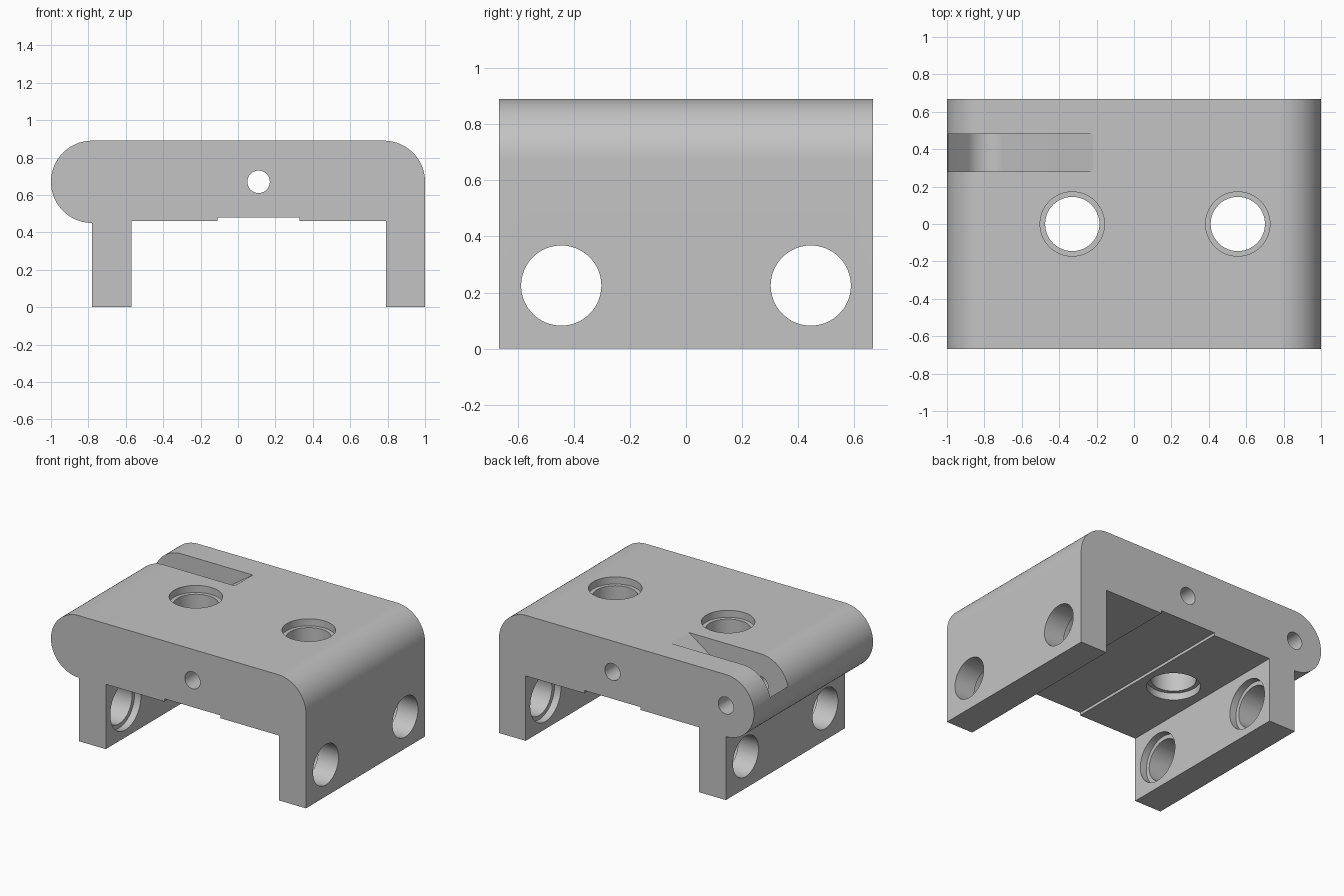
import bpy
import bmesh
from math import sin, cos, radians
from mathutils import Vector, Matrix

if "Cube" in bpy.data.objects:
    bpy.data.objects.remove(bpy.data.objects["Cube"], do_unlink=True)

HALF_DEPTH = 0.667
PIN_X, PIN_Z, ROUND = -0.78, 0.67, 0.22
UNDERSIDE = 0.46

grey = bpy.data.materials.new("plain_grey")
grey.use_nodes = True
grey.diffuse_color = (0.55, 0.55, 0.55, 1)
grey.node_tree.nodes["Principled BSDF"].inputs["Base Color"].default_value = (0.55, 0.55, 0.55, 1)


def finish(bm, name):
    bmesh.ops.recalc_face_normals(bm, faces=bm.faces)
    mesh = bpy.data.meshes.new(name)
    bm.to_mesh(mesh)
    bm.free()
    mesh.materials.append(grey)
    obj = bpy.data.objects.new(name, mesh)
    bpy.context.collection.objects.link(obj)
    return obj


def arc(cx, cz, r, start, end, steps):
    angles = [radians(start + (end - start) * i / steps) for i in range(steps + 1)]
    return [(cx + r * cos(a), cz + r * sin(a)) for a in angles]


def prism(name, outline, y0, y1):
    """Extrude an x-z outline along y."""
    bm = bmesh.new()
    face = bm.faces.new([bm.verts.new((x, y0, z)) for x, z in outline])
    new = bmesh.ops.extrude_face_region(bm, geom=[face])["geom"]
    moved = [v for v in new if isinstance(v, bmesh.types.BMVert)]
    bmesh.ops.translate(bm, verts=moved, vec=(0, y1 - y0, 0))
    return finish(bm, name)


def rod(name, start, end, r):
    """Cylinder between two points."""
    a, b = Vector(start), Vector(end)
    turn = (b - a).to_track_quat('Z', 'Y').to_matrix().to_4x4()
    bm = bmesh.new()
    bmesh.ops.create_cone(bm, cap_ends=True, segments=64, radius1=r, radius2=r,
                          depth=(b - a).length, matrix=Matrix.Translation((a + b) / 2) @ turn)
    return finish(bm, name)


# Bracket body: bulbous left edge, rounded right edge, two legs, shallow recess
outline = arc(PIN_X, PIN_Z, ROUND, 270, 90, 48) + arc(-PIN_X, PIN_Z, ROUND, 90, 0, 24)
outline += [(1, 0), (0.79, 0), (0.79, UNDERSIDE), (0.33, UNDERSIDE), (0.33, 0.48),
            (-0.11, 0.48), (-0.11, UNDERSIDE), (-0.57, UNDERSIDE), (-0.57, 0), (PIN_X, 0)]
bracket = prism("bracket_body", outline, -HALF_DEPTH, HALF_DEPTH)

cutters = []

# Ramped slot curling round the pin axis and out through the bulb
bowl = arc(PIN_X, PIN_Z, 0.137, 303, 220, 16)
slot = [(-0.22, 0.89), (-0.22, 1.0), (-1.1, 1.0), (-1.1, 0.84)] + bowl[::-1]
cutters.append(prism("slot_cutter", slot, 0.28, 0.48))

# Cross hole right through, and blind pin hole from the back
cutters.append(rod("cross_hole_cutter", (0.11, -1, 0.67), (0.11, 1, 0.67), 0.06))
cutters.append(rod("pin_hole_cutter", (PIN_X, 0.09, PIN_Z), (PIN_X, 1, PIN_Z), 0.06))

# Vertical holes counterbored at both ends
for x in (-0.33, 0.555):
    cutters.append(rod("top_hole_cutter", (x, 0, 0.2), (x, 0, 1.1), 0.145))
    cutters.append(rod("top_bore_cutter", (x, 0, 0.84), (x, 0, 1.1), 0.172))
    cutters.append(rod("under_bore_cutter", (x, 0, 0.2), (x, 0, UNDERSIDE + 0.05), 0.172))

# Leg holes counterbored on the inner faces
for y in (-0.445, 0.445):
    cutters.append(rod("leg_hole_cutter", (-1.2, y, 0.225), (1.2, y, 0.225), 0.143))
    cutters.append(rod("leg_bore_cutter", (-0.62, y, 0.225), (0.84, y, 0.225), 0.172))

bpy.ops.object.select_all(action='DESELECT')
bpy.context.view_layer.objects.active = bracket
bracket.select_set(True)
for cutter in cutters:
    cutter.hide_render = True
    mod = bracket.modifiers.new(cutter.name, 'BOOLEAN')
    mod.operation = 'DIFFERENCE'
    mod.solver = 'EXACT'
    mod.object = cutter
    bpy.ops.object.modifier_apply(modifier=mod.name)
for cutter in cutters:
    bpy.data.objects.remove(cutter, do_unlink=True)

bpy.ops.object.shade_smooth_by_angle(angle=radians(25))
